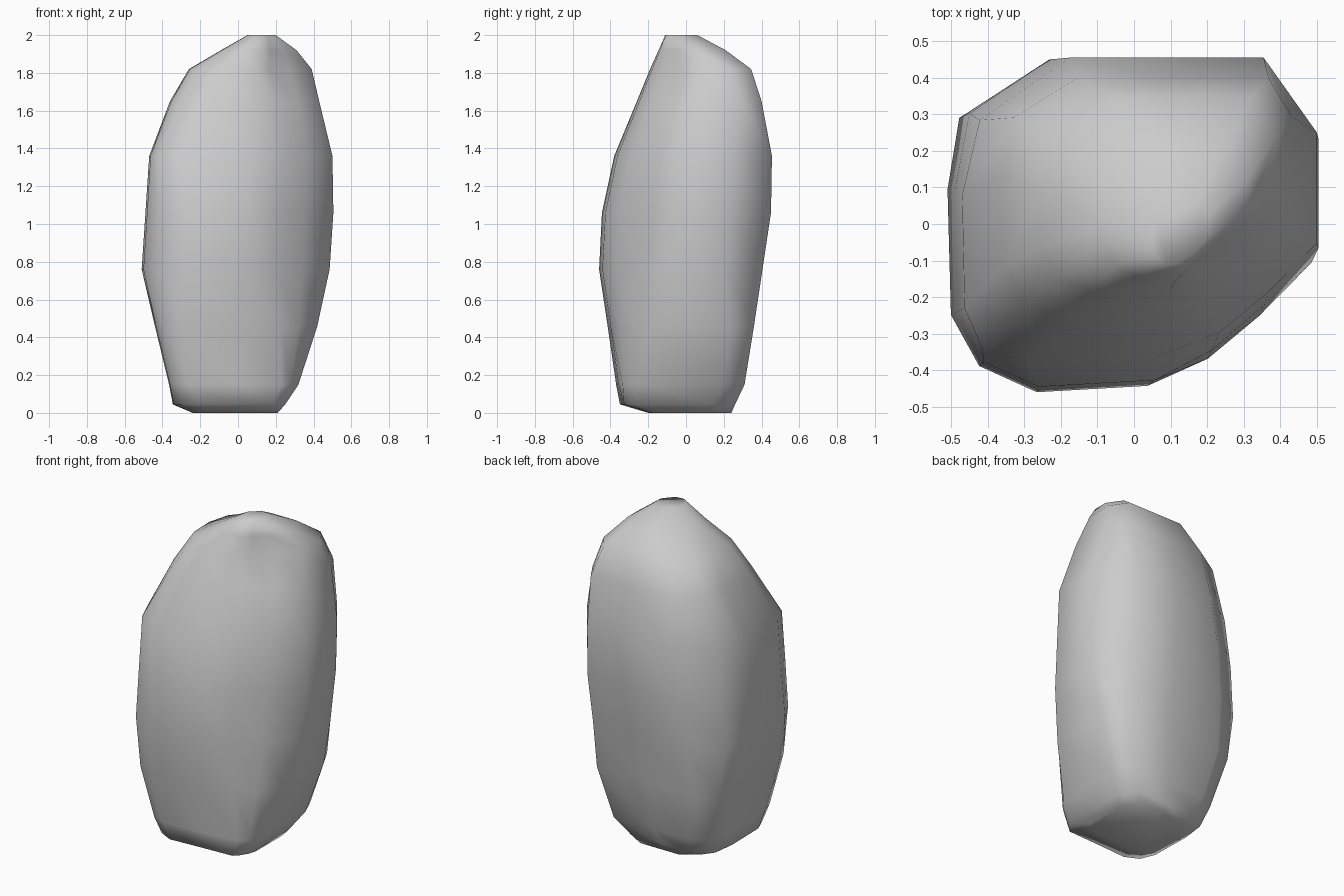
import bpy, bmesh

if "Cube" in bpy.data.objects:
    bpy.data.objects.remove(bpy.data.objects["Cube"])

# Faceted outline shared by every level (unit extents, front right corner cut away)
OUTLINE = [(-.48, 1), (.1, 1), (.7, 1), (1, .51), (1, -.15), (.7, -.5), (.41, -.78),
           (.1, -.96), (-.48, -1), (-.81, -.82), (-.98, -.48), (-1, .2), (-.92, .67)]

# Height, x and y extents there, then how far each corner is pushed out:
# back right, front left, front right, back left
LEVELS = [(0, -.24, .21, -.20, .24, 0, .02, .08, 0),
          (.045, -.345, .25, -.35, .26, .02, .02, .115, .02),
          (.15, -.365, .32, -.37, .31, .04, .045, .105, .04),
          (.46, -.44, .42, -.415, .36, .045, .053, .055, .065),
          (.76, -.51, .485, -.46, .405, .01, .01, .01, .025),
          (1.06, -.49, .505, -.445, .45, 0, .02, 0, 0),
          (1.36, -.47, .50, -.38, .455, 0, .05, .02, -.03),
          (1.65, -.36, .43, -.26, .40, .04, .02, .01, 0),
          (1.82, -.26, .39, -.19, .345, .02, .01, -.03, -.03),
          (1.92, -.09, .31, -.145, .21, 0, 0, -.02, -.05),
          (2.0, .05, .20, -.11, .06, 0, 0, 0, -.02)]
CORNERS = [(1, 1), (-1, -1), (1, -1), (-1, 1)]


def ring_points(x0, x1, y0, y1, pushes):
    """Fit the outline to the extents, then push its points towards the corners."""
    cx, cy, hx, hy = (x0 + x1) / 2, (y0 + y1) / 2, (x1 - x0) / 2, (y1 - y0) / 2
    for u, v in OUTLINE:
        x, y = u * hx, v * hy
        for (sx, sy), d in zip(CORNERS, pushes):
            if sx * u + sy * v > 1.14:
                gx, gy = sx * hx - x, sy * hy - y
                f = min(.9, d * 1.414 / (abs(gx) + abs(gy)))
                x, y = x + f * gx, y + f * gy
        yield cx + x, cy + y


# Loft the levels into a closed boulder
bm = bmesh.new()
rings = [[bm.verts.new((x, y, z)) for x, y in ring_points(*ext, pushes)]
         for z, *ext, pushes in ((*lv[:5], lv[5:]) for lv in LEVELS)]
n = len(OUTLINE)
for a, b in zip(rings, rings[1:]):
    for i in range(n):
        j = (i + 1) % n
        bm.faces.new((a[i], a[j], b[j], b[i]))
bm.faces.new(rings[0])
bm.faces.new(rings[-1])
bmesh.ops.recalc_face_normals(bm, faces=bm.faces)
for f in bm.faces:
    f.smooth = True

mesh = bpy.data.meshes.new("standing_rock")
bm.to_mesh(mesh)
bm.free()
rock = bpy.data.objects.new("standing_rock", mesh)
bpy.context.collection.objects.link(rock)
